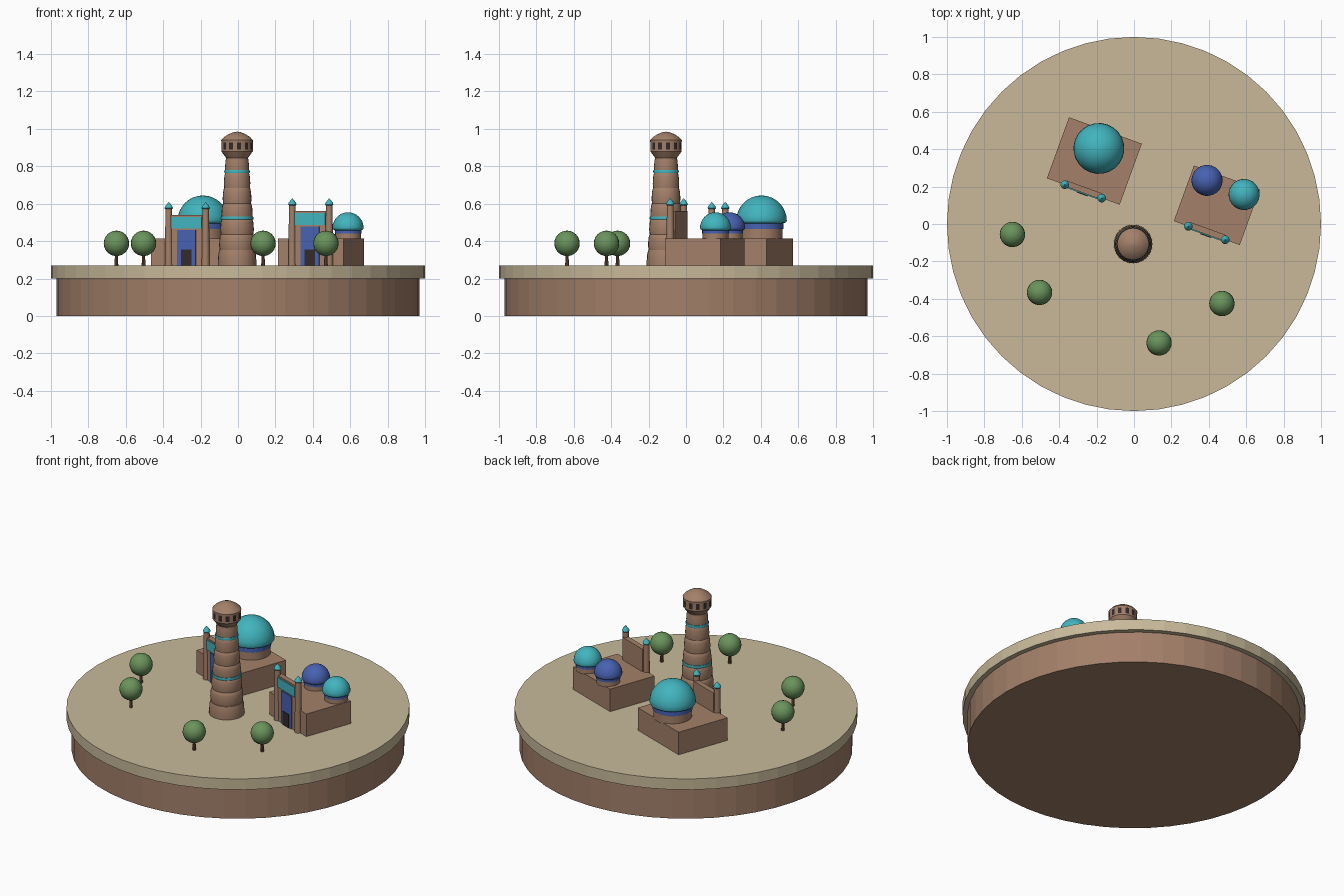
import bpy, bmesh, math
from mathutils import Matrix, Vector

cube = bpy.data.objects.get("Cube")
if cube:
    bpy.data.objects.remove(cube, do_unlink=True)


def material(name, r, g, b):
    lin = [((c / 255 + 0.055) / 1.055) ** 2.4 for c in (r, g, b)] + [1]
    m = bpy.data.materials.new(name)
    m.use_nodes = True
    m.diffuse_color = lin
    m.node_tree.nodes["Principled BSDF"].inputs["Base Color"].default_value = lin
    return m


SAND = material("sand", 200, 185, 154)
BRICK = material("brick", 163, 128, 105)
TEAL = material("teal tile", 66, 180, 190)
BLUE = material("blue tile", 72, 98, 178)
DARK = material("dark opening", 52, 42, 42)
LEAF = material("leaf", 106, 147, 92)
TRUNK = material("trunk", 112, 80, 58)

GROUND = 0.27


def finish(name, bm, mats, matrix, smooth=None):
    bmesh.ops.recalc_face_normals(bm, faces=bm.faces)
    mesh = bpy.data.meshes.new(name)
    bm.to_mesh(mesh)
    bm.free()
    for m in mats:
        mesh.materials.append(m)
    obj = bpy.data.objects.new(name, mesh)
    bpy.context.collection.objects.link(obj)
    obj.matrix_world = matrix
    if smooth:
        bpy.ops.object.select_all(action="DESELECT")
        obj.select_set(True)
        bpy.context.view_layer.objects.active = obj
        bpy.ops.object.shade_smooth_by_angle(angle=math.radians(smooth))
    return obj


def at(x, y, z=0):
    return Matrix.Translation((x, y, z))


def box(name, mat, x, y, z, frame):
    """Box from (min, max) ranges on each axis."""
    bm = bmesh.new()
    bmesh.ops.create_cube(bm, size=1)
    for v in bm.verts:
        v.co = Vector([(a + b) / 2 + c * (b - a) for (a, b), c in zip((x, y, z), v.co)])
    return finish(name, bm, [mat], frame)


def lathe(name, mats, profile, segs, matrix, smooth=35, rule=None):
    """Revolve (radius, height) points, closing both ends."""
    bm = bmesh.new()
    rings = []
    for r, z in profile:
        rings.append([bm.verts.new((r * math.cos(math.tau * i / segs),
                                    r * math.sin(math.tau * i / segs), z))
                      for i in range(segs)])
    for k in range(len(rings) - 1):
        low, high = rings[k], rings[k + 1]
        for i in range(segs):
            j = (i + 1) % segs
            f = bm.faces.new((low[i], low[j], high[j], high[i]))
            if rule:
                f.material_index = rule(k, i)
    bm.faces.new(rings[0])
    bm.faces.new(rings[-1])
    return finish(name, bm, mats, matrix, smooth)


# Round base and ground slab
lathe("base", [BRICK], [(0.97, 0), (0.97, 0.2)], 48, at(0, 0), None)
lathe("ground", [SAND], [(1, 0.2), (1, GROUND)], 48, at(0, 0), None)

# Tower shaft of seven bulging courses
tower = at(-0.005, -0.107)
COURSES, TOP = 7, 0.85
step = (TOP - GROUND) / COURSES


def shaft_radius(z):
    return 0.105 - 0.045 * (z - GROUND) / (TOP - GROUND)


shaft = []
for c in range(COURSES):
    for t, swell in ((0, 0.94), (0.3, 1), (0.75, 1), (0.98, 0.96)):
        z = GROUND + step * (c + t)
        shaft.append((shaft_radius(z) * swell, z))
shaft[0] = (0.103, GROUND)
shaft.append((0.058, TOP))
lathe("tower_shaft", [BRICK], shaft, 24, tower)

# Tiled rings on the shaft
for c in (3, 6):
    z = GROUND + step * c - 0.004
    r = shaft_radius(z)
    lathe("tower_tile_ring", [TEAL], [(r, z), (r + 0.002, z + 0.008), (r, z + 0.016)], 24, tower)

# Gallery with alternating openings, and its cap
lathe("tower_gallery", [BRICK, DARK],
      [(0.058, 0.845), (0.068, 0.858), (0.084, 0.88), (0.084, 0.89), (0.084, 0.928), (0.085, 0.94)],
      24, tower, rule=lambda k, i: int(k == 3 and i % 2 == 0))
lathe("tower_cap", [BRICK],
      [(0.085, 0.94), (0.07, 0.956), (0.045, 0.972), (0.02, 0.982), (0.002, 0.985)], 24, tower)


def dome(name, mat, x, y, r, z, frame):
    """Drum, tile band and slightly swollen dome standing on the roof."""
    roof = 0.41
    spot = frame @ at(x, y)
    band = z - 0.035 * r / 0.136
    lathe(name + "_drum", [BRICK], [(r * 0.83, roof), (r * 0.83, z)], 24, spot)
    lathe(name + "_band", [BLUE], [(r * 0.86, band), (r * 0.86, z - 0.006)], 24, spot)
    points = [(r * 0.86, z - 0.005), (r * 0.97, z)]
    for i in range(9):
        a = math.radians(90) * i / 8
        points.append((max(r * math.cos(a), 0.001), z + 0.008 + r * math.sin(a)))
    lathe(name, [mat], points, 24, spot, smooth=50)


def building(name, x, y, width, depth, portal_top, domes):
    frame = at(x, y) @ Matrix.Rotation(math.radians(-20), 4, "Z")
    front = -depth / 2
    face = front - 0.008
    w, d = width / 2, depth / 2
    box(name + "_hall", BRICK, (-w, w), (-d, d), (GROUND, 0.415), frame)
    # Portal wall with tiled panels and door
    box(name + "_portal", BRICK, (-0.1, 0.1), (face, front + 0.025), (GROUND, portal_top), frame)
    split = portal_top - 0.073
    box(name + "_portal_frieze", TEAL, (-0.087, 0.087), (face - 0.005, face),
        (split, portal_top - 0.01), frame)
    box(name + "_portal_niche", BLUE, (-0.053, 0.053), (face - 0.005, face),
        (GROUND, split - 0.008), frame)
    box(name + "_door", DARK, (-0.029, 0.029), (face - 0.009, face), (GROUND, 0.355), frame)
    # Corner turrets with tiled caps
    top = portal_top + 0.032
    for side, sx in (("left", 1), ("right", -1)):
        spot = frame @ at(sx * 0.105, front)
        lathe(f"{name}_{side}_turret", [BRICK], [(0.022, GROUND), (0.018, top)], 12, spot)
        lathe(f"{name}_{side}_turret_cap", [TEAL],
              [(0.017, top - 0.003), (0.023, top + 0.005), (0.018, top + 0.016),
               (0.008, top + 0.028), (0.001, top + 0.037)], 12, spot, smooth=50)
    for i, (mat, dx, dy, r, z) in enumerate(domes):
        dome(f"{name}_dome_{i + 1}", mat, dx, dy, r, z, frame)


building("large_hall", -0.212, 0.337, 0.414, 0.347, 0.54,
         [(TEAL, 0, 0.071, 0.136, 0.5)])
building("small_hall", 0.443, 0.1, 0.375, 0.316, 0.56,
         [(BLUE, -0.095, 0.107, 0.083, 0.463), (TEAL, 0.117, 0.104, 0.083, 0.463)])

# Trees
for x, y in ((-0.65, -0.056), (-0.505, -0.366), (0.134, -0.636), (0.47, -0.425)):
    lathe("tree_trunk", [TRUNK], [(0.01, GROUND), (0.008, 0.34)], 8, at(x, y))
    bm = bmesh.new()
    bmesh.ops.create_uvsphere(bm, u_segments=20, v_segments=12, radius=0.068)
    finish("tree_crown", bm, [LEAF], at(x, y, 0.388), 50)
